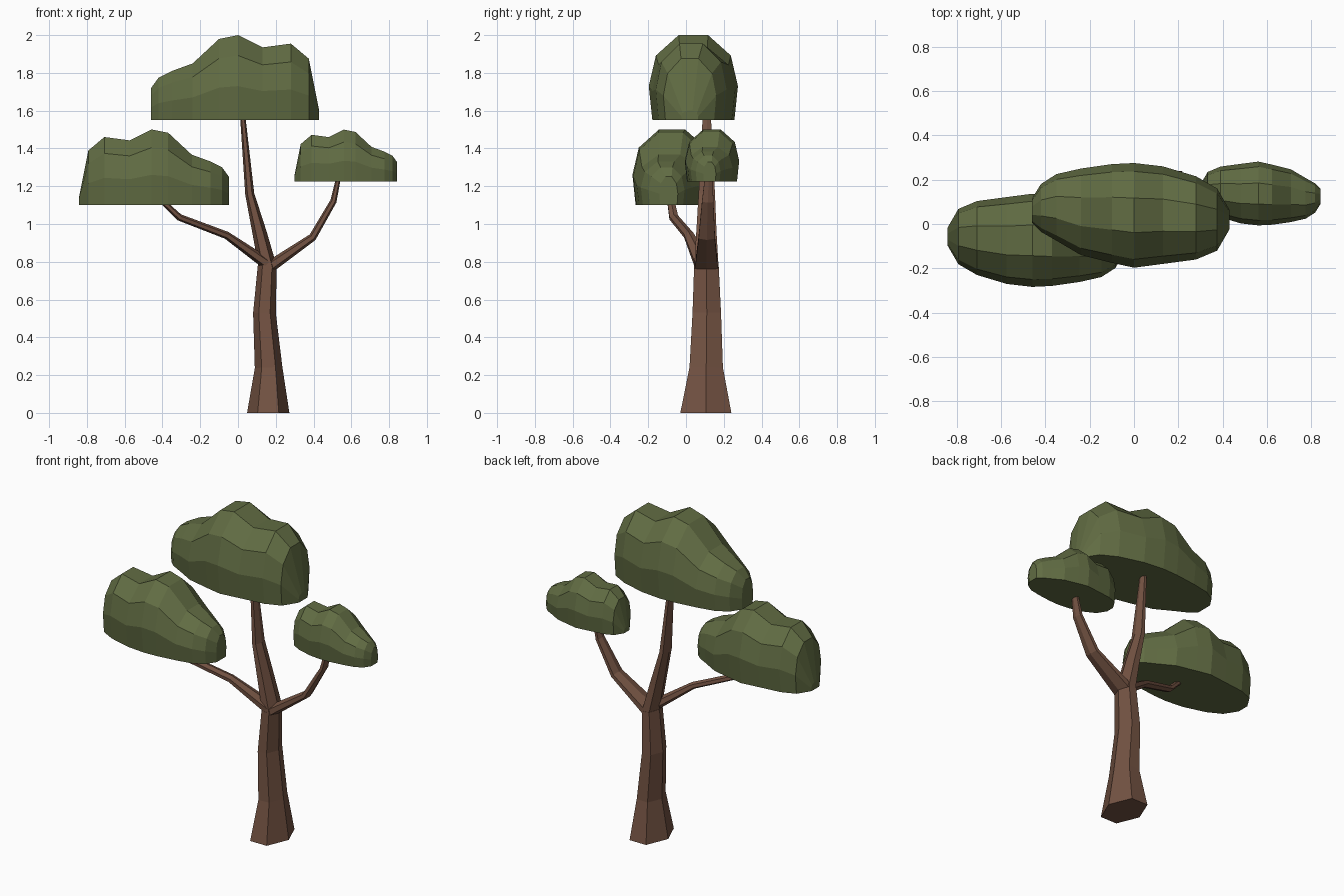
import bpy, bmesh, math
from mathutils import Vector

if "Cube" in bpy.data.objects:
    bpy.data.objects.remove(bpy.data.objects["Cube"])


def material(name, rgb):
    m = bpy.data.materials.new(name)
    m.diffuse_color = (*rgb, 1)
    m.use_nodes = True
    m.node_tree.nodes["Principled BSDF"].inputs["Base Color"].default_value = m.diffuse_color
    return m


BARK = material("brown bark", (0.175, 0.087, 0.056))
LEAF = material("olive green leaves", (0.120, 0.150, 0.056))


def loft(name, rings, mat):
    """Skin a list of equal-length point rings and cap both ends."""
    bm = bmesh.new()
    vs = [[bm.verts.new(p) for p in ring] for ring in rings]
    n = len(vs[0])
    for a, b in zip(vs, vs[1:]):
        for i in range(n):
            j = (i + 1) % n
            bm.faces.new((a[i], a[j], b[j], b[i]))
    bm.faces.new(vs[0])
    bm.faces.new(vs[-1])
    bmesh.ops.recalc_face_normals(bm, faces=bm.faces)
    me = bpy.data.meshes.new(name)
    bm.to_mesh(me)
    bm.free()
    me.materials.append(mat)
    ob = bpy.data.objects.new(name, me)
    bpy.context.collection.objects.link(ob)
    return ob


def limb(name, path, level_start=False):
    """Six-sided tapering limb; path holds (x, y, z, radius, depth radius)."""
    pts = [Vector(p[:3]) for p in path]
    rings = []
    for k, p in enumerate(path):
        t = (pts[min(k + 1, len(pts) - 1)] - pts[max(k - 1, 0)]).normalized()
        if level_start and k == 0:
            t = Vector((0, 0, 1))
        b = Vector((0, 1, 0))
        b = (b - t * b.dot(t)).normalized()
        a = b.cross(t)
        rings.append([pts[k] + a * p[3] * math.cos(i * math.pi / 3)
                      + b * p[4] * math.sin(i * math.pi / 3) for i in range(6)])
    return loft(name, rings, BARK)


# Trunk and its three branches
limb("trunk", [(0.16, 0.105, 0, 0.112, 0.156), (0.162, 0.107, 0.24, 0.073, 0.102),
               (0.14, 0.11, 0.53, 0.06, 0.087), (0.155, 0.108, 0.78, 0.05, 0.075)], True)
limb("centre_branch", [(0.16, 0.108, 0.76, 0.048, 0.075), (0.115, 0.108, 0.95, 0.038, 0.062),
                       (0.062, 0.11, 1.16, 0.024, 0.05), (0.025, 0.11, 1.57, 0.014, 0.025)])
limb("right_branch", [(0.17, 0.108, 0.775, 0.032, 0.07), (0.395, 0.11, 0.93, 0.021, 0.05),
                      (0.505, 0.115, 1.12, 0.017, 0.035), (0.53, 0.12, 1.235, 0.013, 0.025)])
limb("left_branch", [(0.16, 0.09, 0.785, 0.032, 0.05), (-0.06, 0.015, 0.94, 0.02, 0.03),
                     (-0.31, -0.065, 1.035, 0.018, 0.027), (-0.40, -0.08, 1.12, 0.014, 0.022)])

# Foliage clump: stations along x as (x, y min, y max, top height)
STATIONS = [(-0.445, -0.03, 0.08, 0.17), (-0.405, -0.07, 0.145, 0.225),
            (-0.335, -0.11, 0.19, 0.26), (-0.225, -0.175, 0.215, 0.30),
            (-0.085, -0.21, 0.235, 0.43), (0.015, -0.232, 0.24, 0.45),
            (0.145, -0.215, 0.225, 0.385), (0.295, -0.195, 0.18, 0.405),
            (0.39, -0.155, 0.125, 0.325), (0.445, -0.06, 0.03, 0.05)]
HALF = [(0.92, 0), (1, 0.4), (0.84, 0.76), (0.33, 1)]
PROFILE = HALF + [(-u, v) for u, v in reversed(HALF)]


def foliage(name, loc, scale, turn):
    rings = [[((x), (y0 + y1) / 2 + u * (y1 - y0) / 2, v * h) for u, v in PROFILE]
             for x, y0, y1, h in STATIONS]
    ob = loft(name, rings, LEAF)
    ob.location = loc
    ob.scale = (scale,) * 3
    ob.rotation_euler.z = turn


# The same clump three times, the lower two turned half round
foliage("top_foliage", (-0.015, 0.035, 1.55), 1.0, 0)
foliage("left_foliage", (-0.445, -0.07, 1.10), 0.89, math.pi)
foliage("right_foliage", (0.57, 0.14, 1.225), 0.61, math.pi)
